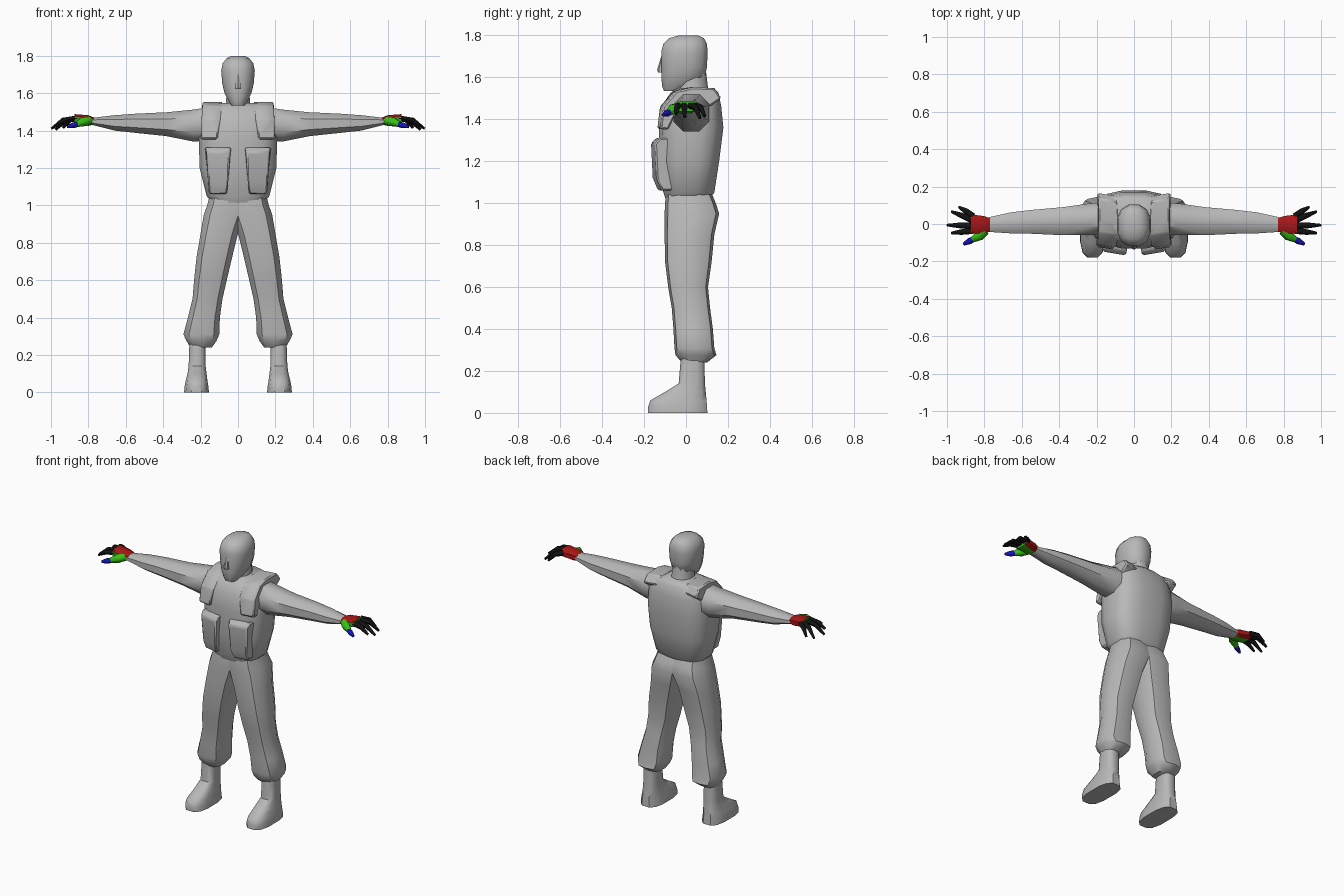
import bpy, bmesh, math
from mathutils import Vector


def material(name, rgb):
    m = bpy.data.materials.new(name)
    m.diffuse_color = (*rgb, 1)
    return m


GREY = material("grey", (0.48, 0.48, 0.48))
RED = material("red", (0.40, 0.008, 0.008))
GREEN = material("green", (0.04, 0.52, 0.008))
BLUE = material("blue", (0.008, 0.008, 0.48))
BLACK = material("black", (0.006, 0.006, 0.006))


def finish(name, bm, mats, mirror=False, angle=45, bevel=0):
    bmesh.ops.recalc_face_normals(bm, faces=bm.faces[:])
    me = bpy.data.meshes.new(name)
    bm.to_mesh(me)
    bm.free()
    ob = bpy.data.objects.new(name, me)
    bpy.context.collection.objects.link(ob)
    for m in mats:
        me.materials.append(m)
    bpy.ops.object.select_all(action='DESELECT')
    ob.select_set(True)
    bpy.context.view_layer.objects.active = ob
    bpy.ops.object.shade_smooth_by_angle(angle=math.radians(angle))
    if bevel:
        b = ob.modifiers.new("bevel", 'BEVEL')
        b.width, b.segments = bevel, 1
    if mirror:
        ob.modifiers.new("mirror", 'MIRROR').use_mirror_merge = False
    return ob


def skin(bm, rings):
    """Bridge a list of vertex rings and cap both ends."""
    n = len(rings[0])
    for r, s in zip(rings, rings[1:]):
        for i in range(n):
            j = (i + 1) % n
            bm.faces.new((r[i], r[j], s[j], s[i]))
    bm.faces.new(rings[0])
    bm.faces.new(rings[-1])


def loft(name, axis, sections, n=12, p=2.5, mats=(GREY,), mirror=False, angle=45):
    """Sections are (position, a0, a1, b0, b1): a,b = x,y along z, or y,z along x."""
    bm = bmesh.new()
    rings = []
    for t, a0, a1, b0, b1 in sections:
        ring = []
        for i in range(n):
            w = 2 * math.pi * (i + 0.5) / n
            c, s = math.cos(w), math.sin(w)
            k = math.cos(math.pi / n)
            a = (a0 + a1) / 2 + (a1 - a0) / 2 * math.copysign(min(1, abs(c) / k) ** (2 / p), c)
            b = (b0 + b1) / 2 + (b1 - b0) / 2 * math.copysign(min(1, abs(s) / k) ** (2 / p), s)
            ring.append(bm.verts.new((a, b, t) if axis == 'z' else (t, a, b)))
        rings.append(ring)
    skin(bm, rings)
    return finish(name, bm, mats, mirror, angle)


def tube(name, path, radii, mat, n=6):
    """Tapered limb along a short path."""
    bm = bmesh.new()
    pts = [Vector(q) for q in path]
    rings = []
    for i, (q, r) in enumerate(zip(pts, radii)):
        d = pts[min(i + 1, len(pts) - 1)] - pts[max(i - 1, 0)]
        rot = d.to_track_quat('Z', 'Y')
        rings.append([bm.verts.new(q + rot @ Vector((r * math.cos(k * math.tau / n),
                      r * math.sin(k * math.tau / n), 0))) for k in range(n)])
    skin(bm, rings)
    return finish(name, bm, (mat,), True, 60)


def prism(name, profile, spans, skew=0, bevel=0.008):
    """Side profile (y, z) spread over x spans; skew pushes the outer side back."""
    bm = bmesh.new()
    sides = [[bm.verts.new((s[k], y + k * skew, z)) for (y, z), s in zip(profile, spans)]
             for k in (0, 1)]
    skin(bm, sides)
    return finish(name, bm, (GREY,), True, 40, bevel)


# Head, neck and nose
loft("head", 'z', [
    (1.535, -.035, .035, -.105, -.03), (1.555, -.05, .05, -.113, .03),
    (1.60, -.072, .072, -.118, .09), (1.65, -.084, .084, -.116, .10),
    (1.72, -.09, .09, -.118, .103), (1.76, -.082, .082, -.108, .10),
    (1.787, -.06, .06, -.08, .085), (1.80, -.035, .035, -.03, .055)], n=12, p=2.4)
loft("neck", 'z', [(1.48, -.075, .075, -.06, .12), (1.55, -.064, .064, -.05, .105),
                   (1.63, -.06, .06, -.04, .095)], n=10, p=2)
loft("nose", 'z', [(1.622, -.016, .016, -.132, -.10), (1.635, -.015, .015, -.138, -.10),
                   (1.70, -.007, .007, -.118, -.10)], n=6, p=2)

# Vest body
loft("vest", 'z', [
    (1.015, -.135, .135, -.095, .105), (1.05, -.168, .168, -.108, .135),
    (1.20, -.205, .205, -.128, .158), (1.36, -.21, .21, -.13, .178),
    (1.46, -.205, .205, -.118, .168), (1.525, -.185, .185, -.075, .155),
    (1.548, -.11, .11, -.04, .135)], n=16, p=2.9)

# Shoulder straps and front pouches
prism("shoulder_strap",
      [(-.10, 1.35), (-.138, 1.355), (-.125, 1.46), (-.06, 1.535), (.02, 1.553),
       (.12, 1.548), (.155, 1.50), (.10, 1.46), (-.05, 1.45)],
      [(.11, .20), (.11, .20), (.095, .195), (.08, .19), (.08, .19),
       (.085, .19), (.10, .195), (.10, .195), (.10, .195)], skew=.015)
prism("pouch",
      [(-.09, 1.31), (-.145, 1.31), (-.168, 1.285), (-.16, 1.12), (-.135, 1.06), (-.08, 1.06)],
      [(.035, .178), (.035, .175), (.045, .165), (.05, .16), (.06, .155), (.06, .155)],
      skew=.02)

# Sleeves
loft("sleeve", 'x', [
    (.15, -.06, .115, 1.345, 1.525), (.24, -.06, .11, 1.342, 1.512),
    (.38, -.06, .09, 1.37, 1.498), (.55, -.052, .075, 1.388, 1.49),
    (.66, -.05, .062, 1.40, 1.482), (.78, -.042, .035, 1.43, 1.468)],
    n=8, p=2.2, mirror=True)

# Trousers
loft("trouser_leg", 'z', [
    (.24, .14, .255, -.02, .10), (.275, .115, .275, -.05, .145),
    (.31, .10, .292, -.055, .135), (.40, .097, .268, -.06, .128),
    (.50, .083, .243, -.068, .115), (.60, .06, .235, -.085, .105),
    (.72, .032, .222, -.10, .122), (.85, .0, .20, -.102, .135),
    (.95, -.035, .183, -.102, .158), (1.00, -.04, .165, -.10, .142),
    (1.04, -.04, .155, -.095, .125)], n=10, p=2.6, mirror=True)

# Boots
loft("boot", 'z', [
    (0, .155, .288, -.18, .102), (.03, .158, .286, -.18, .10),
    (.06, .163, .28, -.17, .098), (.10, .168, .27, -.10, .094),
    (.14, .173, .264, -.035, .09), (.26, .175, .26, -.025, .088)],
    n=12, p=2.9, mirror=True)

# Gloved palm: red on the back of the hand, green on the palm and front
palm = loft("palm", 'x', [
    (.77, -.04, .032, 1.432, 1.47), (.80, -.05, .042, 1.425, 1.482),
    (.875, -.052, .052, 1.437, 1.488)], n=8, p=2.6, mats=(RED, GREEN), mirror=True)
for f in palm.data.polygons:
    f.material_index = 0 if f.normal.z > 0.5 or f.normal.y > 0.3 else 1

# Thumb
tube("thumb_base", [(.795, -.035, 1.455), (.825, -.062, 1.447), (.862, -.083, 1.433)],
     [.024, .027, .016], GREEN)
tube("thumb", [(.85, -.076, 1.436), (.88, -.092, 1.428), (.912, -.108, 1.42)],
     [.015, .017, .008], BLUE)

# Fingers: base y, tip x, tip y, tip z
for i, (by, tx, ty, tz) in enumerate([(.042, .935, .09, 1.415), (.017, .975, .066, 1.405),
                                      (-.01, .998, -.006, 1.41), (-.036, .975, -.048, 1.425)]):
    tube("finger_%d" % (i + 1),
         [(.86, by, 1.466), (.86 + (tx - .86) * .55, by + (ty - by) * .6, 1.456),
          (tx, ty, tz)], [.017, .015, .007], BLACK)
